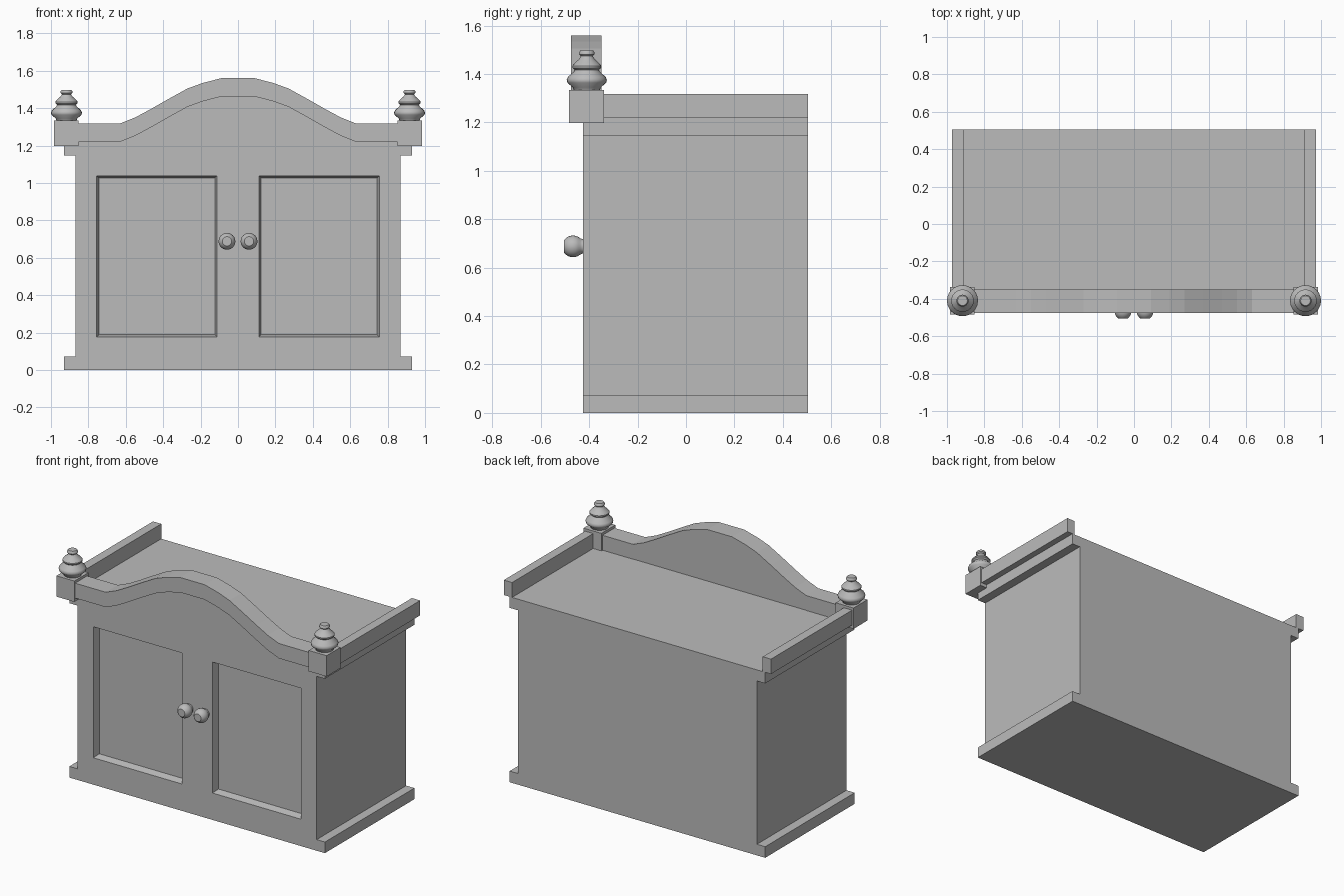
import bpy, bmesh, math
from mathutils import Matrix

old = bpy.data.objects.get("Cube")
if old:
    bpy.data.objects.remove(old, do_unlink=True)

grey = bpy.data.materials.new("plain grey")
grey.use_nodes = True
color = (0.5, 0.5, 0.5, 1)
grey.diffuse_color = color
grey.node_tree.nodes["Principled BSDF"].inputs["Base Color"].default_value = color

FRONT, BACK = -0.425, 0.505


def finish(name, bm):
    bmesh.ops.recalc_face_normals(bm, faces=bm.faces)
    mesh = bpy.data.meshes.new(name)
    bm.to_mesh(mesh)
    bm.free()
    mesh.materials.append(grey)
    obj = bpy.data.objects.new(name, mesh)
    bpy.context.collection.objects.link(obj)
    return obj


def prism(name, outline, y0, y1):
    """Extrude an (x, z) outline from y0 to y1."""
    bm = bmesh.new()
    face = bm.faces.new([bm.verts.new((x, y0, z)) for x, z in outline])
    ext = bmesh.ops.extrude_face_region(bm, geom=[face])["geom"]
    moved = [v for v in ext if isinstance(v, bmesh.types.BMVert)]
    bmesh.ops.translate(bm, verts=moved, vec=(0, y1 - y0, 0))
    return finish(name, bm)


def box(name, x0, x1, y0, y1, z0, z1):
    return prism(name, [(x0, z0), (x1, z0), (x1, z1), (x0, z1)], y0, y1)


def lathe(name, profile, place, steps=24):
    """Spin an (r, z) profile round z, then place it."""
    bm = bmesh.new()
    verts = [bm.verts.new((r, 0, z)) for r, z in profile]
    edges = [bm.edges.new(pair) for pair in zip(verts, verts[1:])]
    bmesh.ops.spin(bm, geom=verts + edges, axis=(0, 0, 1), cent=(0, 0, 0),
                   angle=math.tau, steps=steps)
    bmesh.ops.remove_doubles(bm, verts=bm.verts, dist=0.0005)
    bm.transform(place)
    obj = finish(name, bm)
    bpy.ops.object.select_all(action="DESELECT")
    obj.select_set(True)
    bpy.context.view_layer.objects.active = obj
    bpy.ops.object.shade_smooth_by_angle(angle=math.radians(40))
    return obj


def mirrored(half):
    return [(-x, z) for x, z in half] + [(x, z) for x, z in reversed(half)]


# Cabinet body with plinth and top moulding
body = prism("cabinet_body", mirrored([
    (0.93, 0), (0.93, 0.073), (0.87, 0.073),
    (0.87, 1.147), (0.93, 1.147), (0.93, 1.22)]), FRONT, BACK)

# Sunken door panels with sloping edges
for side in (-1, 1):
    bm = bmesh.new()
    rings = []
    for y, inset in ((FRONT - 0.01, -0.003), (FRONT + 0.045, 0.012)):
        xa, xb = side * (0.112 + inset), side * (0.755 - inset)
        za, zb = 0.177 + inset, 1.038 - inset
        rings.append([bm.verts.new((x, y, z)) for x, z in
                      ((xa, za), (xb, za), (xb, zb), (xa, zb))])
        bm.faces.new(rings[-1])
    for i in range(4):
        j = (i + 1) % 4
        bm.faces.new((rings[0][i], rings[0][j], rings[1][j], rings[1][i]))
    cutter = finish("door_cutter", bm)
    cutter.hide_render = True
    cut = body.modifiers.new("door_recess", "BOOLEAN")
    cut.operation = "DIFFERENCE"
    cut.solver = "EXACT"
    cut.object = cutter
    bpy.context.view_layer.objects.active = body
    bpy.ops.object.modifier_apply(modifier=cut.name)
    bpy.data.objects.remove(cutter, do_unlink=True)

# Arched pediment: backing panel and the crown strip along its top
arch = [(0.87, 1.318), (0.63, 1.318), (0.55, 1.35), (0.47, 1.393), (0.37, 1.45),
        (0.27, 1.505), (0.19, 1.534), (0.09, 1.56)]
top = mirrored(arch)
low = [(x, z - 0.098) for x, z in top]
prism("pediment_crown", top + low[::-1], -0.475, -0.35)
prism("pediment_panel", [(x, z + 0.02) for x, z in low[1:-1]]
      + [(0.63, 1.22), (-0.63, 1.22)], FRONT, -0.352)

# Corner finial and knob profiles
finial = [(0, 1.33), (0.052, 1.33), (0.058, 1.345), (0.08, 1.364), (0.083, 1.376),
          (0.078, 1.388), (0.054, 1.41), (0.05, 1.417), (0.06, 1.426),
          (0.06, 1.434), (0.048, 1.448), (0.032, 1.462), (0.025, 1.474),
          (0.032, 1.481), (0.032, 1.489), (0.026, 1.498), (0, 1.498)]
ball = [(0.045 * math.sin(a), 0.042 + 0.045 * math.cos(a))
        for a in [math.radians(d) for d in range(132, 20, -14)]]
knob = [(0, -0.005), (0.031, -0.005), (0.03, 0.004)] + ball + [(0, ball[-1][1])]

for side, word in ((-1, "right"), (1, "left")):
    # Side rail on the top
    xs = sorted((side * 0.912, side * 0.972))
    box(word + "_rail", *xs, -0.345, BACK, 1.22, 1.318)
    # Corner post
    xs = sorted((side * 0.853, side * 0.983))
    box(word + "_corner_post", *xs, -0.483, -0.338, 1.198, 1.335)
    lathe(word + "_finial", finial, Matrix.Translation((side * 0.917, -0.41, 0)))
    # Door knob pointing forward
    lathe(word + "_door_knob", knob,
          Matrix.Translation((side * 0.059, FRONT, 0.688))
          @ Matrix.Rotation(math.radians(90), 4, "X"))
